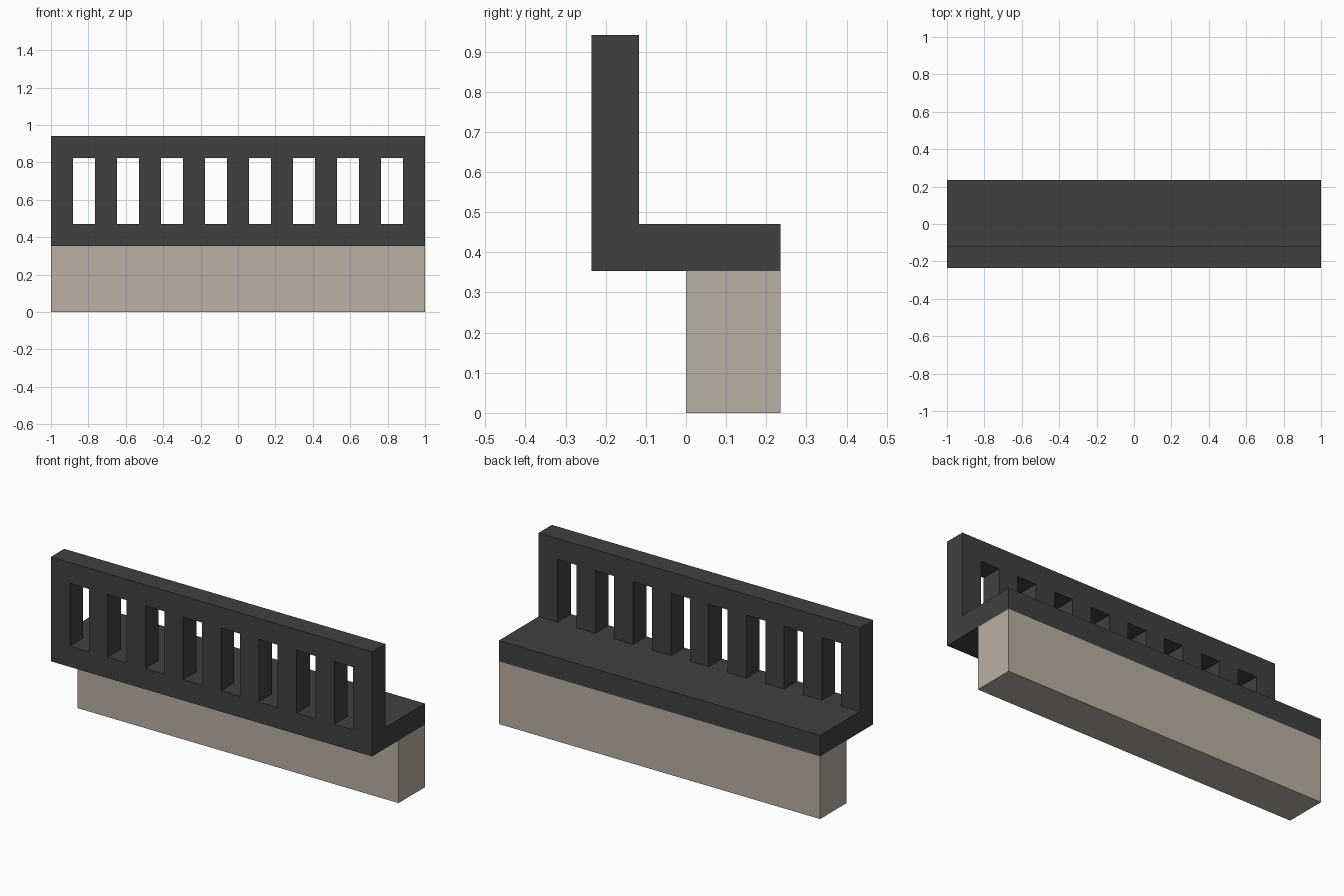
import bpy, bmesh

if "Cube" in bpy.data.objects:
    bpy.data.objects.remove(bpy.data.objects["Cube"])

U = 2 / 17  # module: nine posts and eight gaps across the length


def material(name, rgb):
    m = bpy.data.materials.new(name)
    m.diffuse_color = (*rgb, 1)
    m.use_nodes = True
    m.node_tree.nodes["Principled BSDF"].inputs["Base Color"].default_value = m.diffuse_color
    return m


def lattice(name, xs, ys, zs, solid, mat):
    """One watertight mesh from the filled cells of a coarse grid."""
    bm = bmesh.new()
    verts = {}
    axes = (xs, ys, zs)
    size = [len(a) - 1 for a in axes]

    def vert(k):
        if k not in verts:
            verts[k] = bm.verts.new([axes[a][k[a]] * U for a in range(3)])
        return verts[k]

    def filled(c):
        return all(0 <= c[a] < size[a] for a in range(3)) and solid(*c)

    cells = [(i, j, k) for i in range(size[0]) for j in range(size[1])
             for k in range(size[2]) if solid(i, j, k)]
    for c in cells:
        for a in range(3):
            b, d = (a + 1) % 3, (a + 2) % 3
            for side in (0, 1):
                n = list(c)
                n[a] += 2 * side - 1
                if filled(n):
                    continue
                ring = []
                for s, t in ((0, 0), (1, 0), (1, 1), (0, 1)):
                    k = list(c)
                    k[a] += side
                    k[b] += s
                    k[d] += t
                    ring.append(vert(tuple(k)))
                bm.faces.new(ring if side else ring[::-1])
    me = bpy.data.meshes.new(name)
    bm.to_mesh(me)
    bm.free()
    me.materials.append(mat)
    ob = bpy.data.objects.new(name, me)
    bpy.context.collection.objects.link(ob)
    return ob


dark = material("charcoal", (0.051, 0.051, 0.051))
stone = material("beige stone", (0.491, 0.429, 0.361))

# Ledge slab with the slotted parapet rising from its front edge
lattice("ledge_and_railing",
        [i - 8.5 for i in range(18)], [-2, -1, 2], [3, 4, 7, 8],
        lambda i, j, k: k == 0 or (j == 0 and (k == 2 or i % 2 == 0)), dark)

# Wall block below the rear half of the ledge
lattice("base_wall", [-8.5, 8.5], [0, 2], [0, 3], lambda i, j, k: True, stone)
